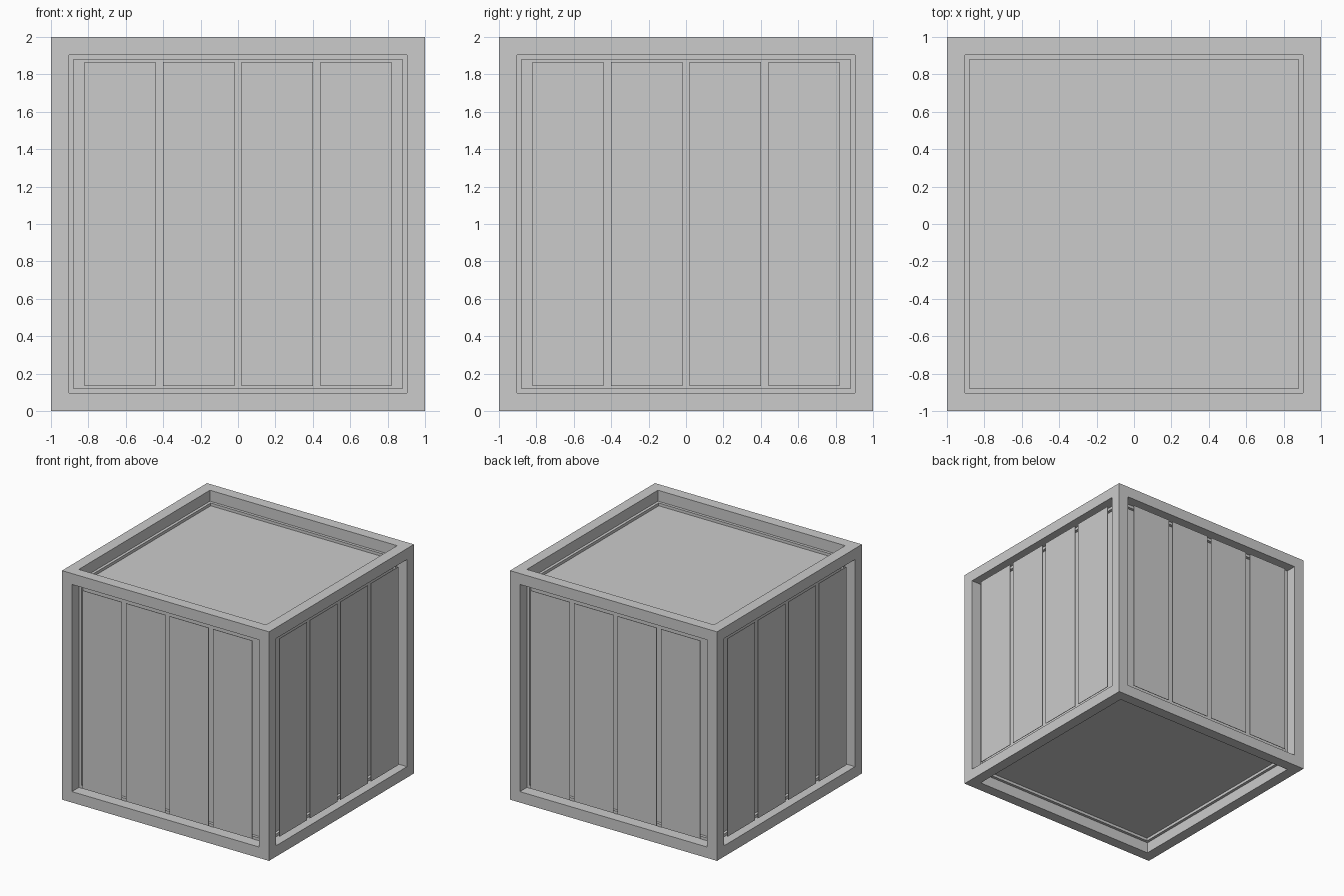
import bpy
import bmesh
import math
from mathutils import Matrix, Vector

cube = bpy.data.objects.get("Cube")
if cube:
    bpy.data.objects.remove(cube, do_unlink=True)

OPENING = 0.865      # half width of each framed opening
CORE = 0.88          # half width of the inner box
PLANK_WIDTH = 0.38
PLANK_PITCH = 0.42
PLANK_DEPTH = 0.025  # how far planks sit behind the frame face
PLANK_THICK = 0.004

grey = bpy.data.materials.new("plain grey")
grey.use_nodes = True
colour = (0.6, 0.6, 0.6, 1)
grey.diffuse_color = colour
grey.node_tree.nodes["Principled BSDF"].inputs["Base Color"].default_value = colour


def add_object(name, bm):
    mesh = bpy.data.meshes.new(name)
    bmesh.ops.recalc_face_normals(bm, faces=bm.faces)
    bm.to_mesh(mesh)
    bm.free()
    mesh.materials.append(grey)
    obj = bpy.data.objects.new(name, mesh)
    bpy.context.collection.objects.link(obj)
    return obj


def add_box(name, size, centre, turn=0):
    bm = bmesh.new()
    matrix = (Matrix.Translation((0, 0, 1)) @ Matrix.Rotation(turn, 4, "Z")
              @ Matrix.Translation(centre) @ Matrix.Diagonal(Vector((*size, 1))))
    bmesh.ops.create_cube(bm, size=1, matrix=matrix)
    return add_object(name, bm)


# Outer frame: every side inset and pushed in to the inner box
bm = bmesh.new()
bmesh.ops.create_cube(bm, size=2, matrix=Matrix.Translation((0, 0, 1)))
panels = bm.faces[:]
bmesh.ops.inset_individual(bm, faces=panels, thickness=1 - OPENING)
for panel in panels:
    inward = -panel.normal.copy()
    walls = bmesh.ops.extrude_discrete_faces(bm, faces=[panel])["faces"]
    bmesh.ops.translate(bm, verts=walls[0].verts, vec=inward * (1 - CORE))
add_object("crate_frame", bm)

# Four thin upright planks on each of the four sides
for side in ("front", "left", "back", "right"):
    turn = ("front", "left", "back", "right").index(side) * math.pi / 2
    for i in range(4):
        add_box(f"{side}_plank_{i + 1}",
                (PLANK_WIDTH, PLANK_THICK, 2 * OPENING),
                ((i - 1.5) * PLANK_PITCH, PLANK_DEPTH + PLANK_THICK / 2 - 1, 0),
                turn)
